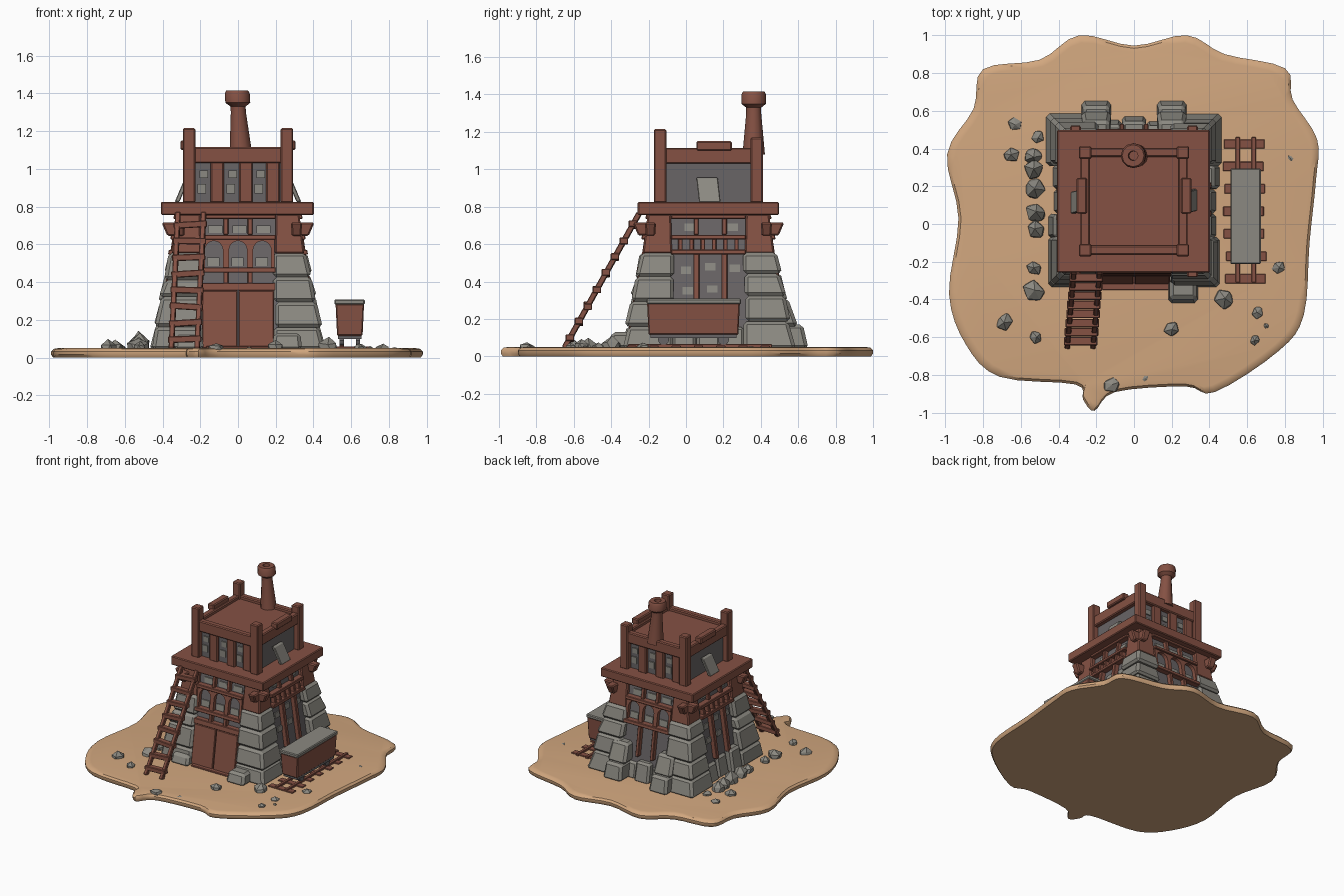
import bpy, bmesh, math, random
from mathutils import Vector, Matrix

if "Cube" in bpy.data.objects:
    bpy.data.objects.remove(bpy.data.objects["Cube"])

random.seed(4)
CY = 0.12  # tower centre in y
parts = {}


def material(name, rgb):
    m = bpy.data.materials.new(name)
    m.diffuse_color = (*rgb, 1)
    m.use_nodes = True
    m.node_tree.nodes["Principled BSDF"].inputs["Base Color"].default_value = m.diffuse_color
    return m


SAND = material("sand", (0.64, 0.385, 0.21))
WOOD = material("red_brown_wood", (0.235, 0.083, 0.057))
STONE = material("light_stone", (0.26, 0.25, 0.22))
DARK = material("dark_stone", (0.14, 0.128, 0.132))


def part(name, mat, bevel=0.0):
    if name not in parts:
        parts[name] = (bmesh.new(), mat, bevel)
    return parts[name][0]


def spot(k, u, d, z):
    # u = sideways, d = outward from tower centre, k = side (0 front, 1 right, 2 back, 3 left)
    v = Matrix.Rotation(k * math.pi / 2, 3, 'Z') @ Vector((u, -d, z))
    return v + Vector((0, CY, 0))


def hexa(bm, b, t, z0, z1, k=None):
    # tapered box from bottom rectangle b to top rectangle t
    vs = []
    for (a0, a1, c0, c1), z in ((b, z0), (t, z1)):
        for a, c in ((a0, c0), (a1, c0), (a1, c1), (a0, c1)):
            vs.append(bm.verts.new((a, c, z) if k is None else spot(k, a, c, z)))
    for f in ((0, 1, 2, 3), (4, 5, 6, 7), (0, 1, 5, 4), (1, 2, 6, 5), (2, 3, 7, 6), (3, 0, 4, 7)):
        bm.faces.new([vs[i] for i in f])


def box(bm, r, z0, z1, k=None):
    hexa(bm, r, r, z0, z1, k)


def core(z):
    return 0.40 - 0.15 * (z - 0.05)


def wall(bm, k, u0, u1, z0, z1, out):
    # slab lying on the sloping tower wall
    hexa(bm, (u0, u1, core(z0) - .02, core(z0) + out),
         (u0, u1, core(z1) - .02, core(z1) + out), z0, z1, k)


def beam(bm, a, b, w, h):
    a, b = Vector(a), Vector(b)
    m = (Matrix.Translation((a + b) / 2) @ (b - a).to_track_quat('Z', 'Y').to_matrix().to_4x4()
         @ Matrix.Diagonal((w, h, (b - a).length, 1)))
    bmesh.ops.create_cube(bm, size=1, matrix=m)


def rings(bm, loops):
    # skin a stack of point loops and cap both ends
    rows = [[bm.verts.new(p) for p in l] for l in loops]
    n = len(rows[0])
    for r, s in zip(rows, rows[1:]):
        for i in range(n):
            bm.faces.new((r[i], r[(i + 1) % n], s[(i + 1) % n], s[i]))
    bm.faces.new(rows[0])
    bm.faces.new(rows[-1])


# sand base
edge = [(-.29, 1), (0, .945), (.28, 1), (.48, .9), (.8, .825), (.84, .66), (.97, .45), (.965, .24),
        (.93, -.1), (.9, -.48), (.77, -.67), (.43, -.89), (.27, -.86), (-.1, -.89), (-.21, -.99),
        (-.27, -.93), (-.31, -.85), (-.71, -.81), (-.89, -.64), (-.98, -.37), (-.93, .03),
        (-.99, .37), (-.85, .61), (-.8, .82), (-.5, .87)]
pts, n = [Vector(p) for p in edge], len(edge)
out = []
for i in range(n):
    p0, p1, p2, p3 = (pts[(i + j - 1) % n] for j in range(4))
    for s in range(4):
        t = s / 4
        out.append(p1 + 0.5 * t * (p2 - p0 + t * (2 * p0 - 5 * p1 + 4 * p2 - p3
                                                  + t * (3 * (p1 - p2) + p3 - p0))))
rings(part("sand_base", SAND), [[(p.x * s, p.y * s, z) for p in out]
      for s, z in ((.99, 0), (1, .015), (1, .032), (.985, .046), (.96, .05))])

# tower core
c0, c1 = core(.03), core(.76)
hexa(part("tower_core", DARK), (-c0, c0, -c0, c0), (-c1, c1, -c1, c1), .03, .76, 0)

# stone corner buttresses in stepped courses, with timber corners above
bm = part("corner_buttresses", STONE, .018)
tim = part("timber_corners", WOOD, .008)
for k in range(4):
    zs = [.04] + [z + random.uniform(-.02, .02) for z in (.17, .31, .43)] + [.555]
    for z0, z1 in zip(zs, zs[1:]):
        o0, o1 = (.462 - .18 * (z - .05) + random.uniform(-.008, .008) for z in (z0, z1))
        i = .19 + random.uniform(-.01, .012)
        hexa(bm, (i, o0, i, o0), (i, o1 - .006, i, o1 - .006), z0, z1, k)
    hexa(tim, (.195, .352, .195, .352), (.2, .325, .2, .325), .55, .76, k)
    for s in (-1, 1):  # projecting bracket ends
        hexa(tim, (s * .285, s * .335, .3, .375), (s * .28, s * .34, .3, .405), .645, .715, k)

# buttress feet and footing stones
for u, d, z, k in ((.26, .545, .13, 0), (-.26, .5, .12, 0), (-.2, .535, .17, 2), (.2, .535, .17, 2)):
    hexa(bm, (u - .08, u + .08, .3, d), (u - .07, u + .07, .3, d - .03), .04, z, k)
for u in (-.2, .2):
    hexa(bm, (u - .08, u + .08, .3, .48), (u - .07, u + .07, .3, .425), .16, .31, 2)
foot = part("footing_stones", STONE, .015)
for k in (1, 2, 3):
    for i in range(3):
        u = -.13 + .13 * i
        d = .44 + random.uniform(-.015, .02)
        hexa(foot, (u - .064, u + .064, .3, d), (u - .06, u + .06, .3, d - .03), .04,
             .17 + random.uniform(-.02, .05), k)

# door and step
door = part("double_door", WOOD, .004)
for u0, u1 in ((-.19, -.003), (.003, .19)):
    wall(door, 0, u0, u1, .05, .355, .04)
box(door, (-.17, .19, .38, .47), .045, .06, 0)

# beams, arches and posts on the four walls
fr = part("wall_timbers", WOOD, .004)
patch = part("window_stones", STONE)


def arch(k, u, w, r, z0, zc, z1):
    # wooden plate with a round-topped opening
    prof = [(u - w, z0), (u - w, z1), (u + w, z1), (u + w, z0), (u + r, z0)]
    prof += [(u + r * math.cos(a * math.pi / 8), zc + r * math.sin(a * math.pi / 8)) for a in range(9)]
    prof.append((u - r, z0))
    bma = part("arched_windows", WOOD)
    rings(bma, [[spot(k, a, core(z) + o, z) for a, z in prof] for o in (-.01, .03)])


for k in (0, 2):
    for z0, z1, o in ((.355, .395, .04), (.45, .478, .045), (.625, .65, .045), (.735, .757, .04)):
        if k == 0 or z0 > .4:
            wall(fr, k, -.2, .2, z0, z1, o)
    for u in (-.128, 0, .128):
        arch(k, u, .066, .048, .47, .57, .635)
        wall(patch, k, u - .035, u + .03, .485, .53, .008)
        wall(patch, k, u - .03, u + .045, .66, .7, .008)
    for u in (-.064, .064):
        wall(fr, k, u - .013, u + .013, .39 if k == 0 else .22, .47, .035)
        wall(fr, k, u - .013, u + .013, .65, .74, .03)
for k in (1, 3):
    for z0, z1 in ((.545, .57), (.625, .65), (.735, .757)):
        wall(fr, k, -.2, .2, z0, z1, .045)
    for i in range(6):
        u = -.15 + .06 * i
        wall(fr, k, u - .012, u + .012, .565, .63, .035)
    for u in (-.065, .085):
        wall(fr, k, u - .016, u + .016, .2, .55, .035)
        wall(fr, k, u - .013, u + .013, .65, .74, .03)
    for u, z in ((-.12, .44), (.01, .46), (.14, .45), (-.11, .33), (.02, .34), (.13, .67), (-.1, .67)):
        wall(patch, k, u - .028, u + .028, z, z + .04, .008)

# platform and upper room
box(part("platform", WOOD, .006), (-.408, .402, -.258, .497), .755, .825)
box(part("upper_room_core", DARK), (-.25, .25, -.25, .25), .82, 1.05, 0)
up = part("upper_room_timbers", WOOD, .007)
box(up, (-.26, .26, -.26, .26), 1.03, 1.09, 0)
for k in range(4):
    box(up, (.225, .292, .225, .292), .82, 1.17 if k == 1 else 1.215, k)
    box(up, (-.24, .24, .235, .284), 1.03, 1.115, k)
for k in (0, 2):
    for u in (-.11, .042, .185):
        box(up, (u - .036, u + .036, .24, .275), .82, 1.04, k)
    for u in (-.19, -.035, .112):
        box(patch, (u - .025, u + .02, .24, .258), .87, .92, k)
        box(patch, (u - .015, u + .03, .24, .258), .95, .99, k)
slab = part("leaning_slabs", STONE, .004)
for k, s in ((1, 1), (3, -1)):
    box(up, (s * .03 - .095, s * .03 + .095, .25, .305), 1.1, 1.15, k)
    hexa(slab, (-.05, .065, .31, .335), (-.065, .05, .255, .28), .825, .955, k)

# chimney
prof = [(.06, 1.08), (.04, 1.3), (.04, 1.33), (.066, 1.35), (.066, 1.4), (.058, 1.415), (.026, 1.415), (.024, 1.37)]
rings(part("chimney", WOOD), [[(r * math.cos(a * math.pi / 6) + .06 * (1.4 - z) - .004,
                                r * math.sin(a * math.pi / 6) + .362, z) for a in range(12)] for r, z in prof])

# ladder
lad = part("ladder", WOOD, .004)
lo, hi = Vector((-.285, -.65, .045)), Vector((-.25, -.25, .765))
for s in (-.068, .068):
    beam(lad, lo + Vector((s, 0, 0)), hi + Vector((s, 0, 0)), .028, .03)
for i in range(8):
    p = lo.lerp(hi, (i + .6) / 8.3)
    dx = Vector((.088, 0, random.uniform(-.006, .006)))
    beam(lad, p - dx, p + dx, .045, .035)

# cart on rails
hexa(part("cart_body", WOOD, .006), (.525, .66, -.2, .28), (.517, .668, -.208, .288), .115, .285)
box(part("cart_lid", STONE, .006), (.51, .672, -.212, .295), .28, .308)
under = part("cart_undercarriage", DARK)
box(under, (.53, .655, -.19, .27), .098, .118)
for x in (.55, .635):
    for y in (-.12, .2):
        bmesh.ops.create_cone(under, cap_ends=True, segments=10, radius1=.03, radius2=.03, depth=.022,
                              matrix=Matrix.Translation((x, y, .09)) @ Matrix.Rotation(math.pi / 2, 4, 'Y'))
rail = part("rail_track", WOOD, .003)
for x in (.55, .635):
    box(rail, (x - .012, x + .012, -.31, .46), .045, .066)
for i in range(7):
    y, j = -.29 + .119 * i, random.uniform(-.012, .012)
    box(rail, (.48 + j, .695 + j, y - .025, y + .025), .04, .058)

# scattered rocks: x, y, radius, height
bm = part("scattered_rocks", STONE)
for x, y, r, h in ((-.63, .53, .036, .03), (-.51, .46, .036, .03), (-.65, .365, .042, .05),
                   (-.535, .36, .05, .08), (-.53, .29, .055, .09), (-.525, .185, .058, .09),
                   (-.52, .06, .055, .09), (-.52, -.03, .05, .07), (-.53, -.235, .04, .05),
                   (-.53, -.355, .06, .06), (-.685, -.52, .045, .05), (-.52, -.6, .036, .04),
                   (-.12, -.85, .046, .035), (.2, -.555, .042, .05), (.48, -.4, .056, .06),
                   (.655, -.47, .035, .03), (.64, -.615, .03, .03), (.765, -.23, .036, .03),
                   (.7, -.54, .015, .015), (.06, -.82, .018, .01), (.83, .35, .018, .01)):
    m = (Matrix.Translation((x, y, .045)) @ Matrix.Rotation(random.uniform(0, 3), 4, 'Z')
         @ Matrix.Diagonal((r * 1.1, r * .95, h, 1)))
    ret = bmesh.ops.create_icosphere(bm, subdivisions=1, radius=1, matrix=m)
    for v in ret["verts"]:
        v.co += Vector([random.uniform(-.12, .12) * r for _ in range(3)])
        v.co.z = max(v.co.z, .02)

# turn every part into an object
for name, (bm, mat, bevel) in parts.items():
    bmesh.ops.recalc_face_normals(bm, faces=bm.faces[:])
    me = bpy.data.meshes.new(name)
    bm.to_mesh(me)
    bm.free()
    me.materials.append(mat)
    ob = bpy.data.objects.new(name, me)
    bpy.context.collection.objects.link(ob)
    if name in ("sand_base", "chimney"):
        me.polygons.foreach_set("use_smooth", [True] * len(me.polygons))
        me.set_sharp_from_angle(angle=math.radians(35))
    if bevel:
        mod = ob.modifiers.new("soft_edges", 'BEVEL')
        mod.width, mod.segments, mod.limit_method = bevel, 1, 'ANGLE'
